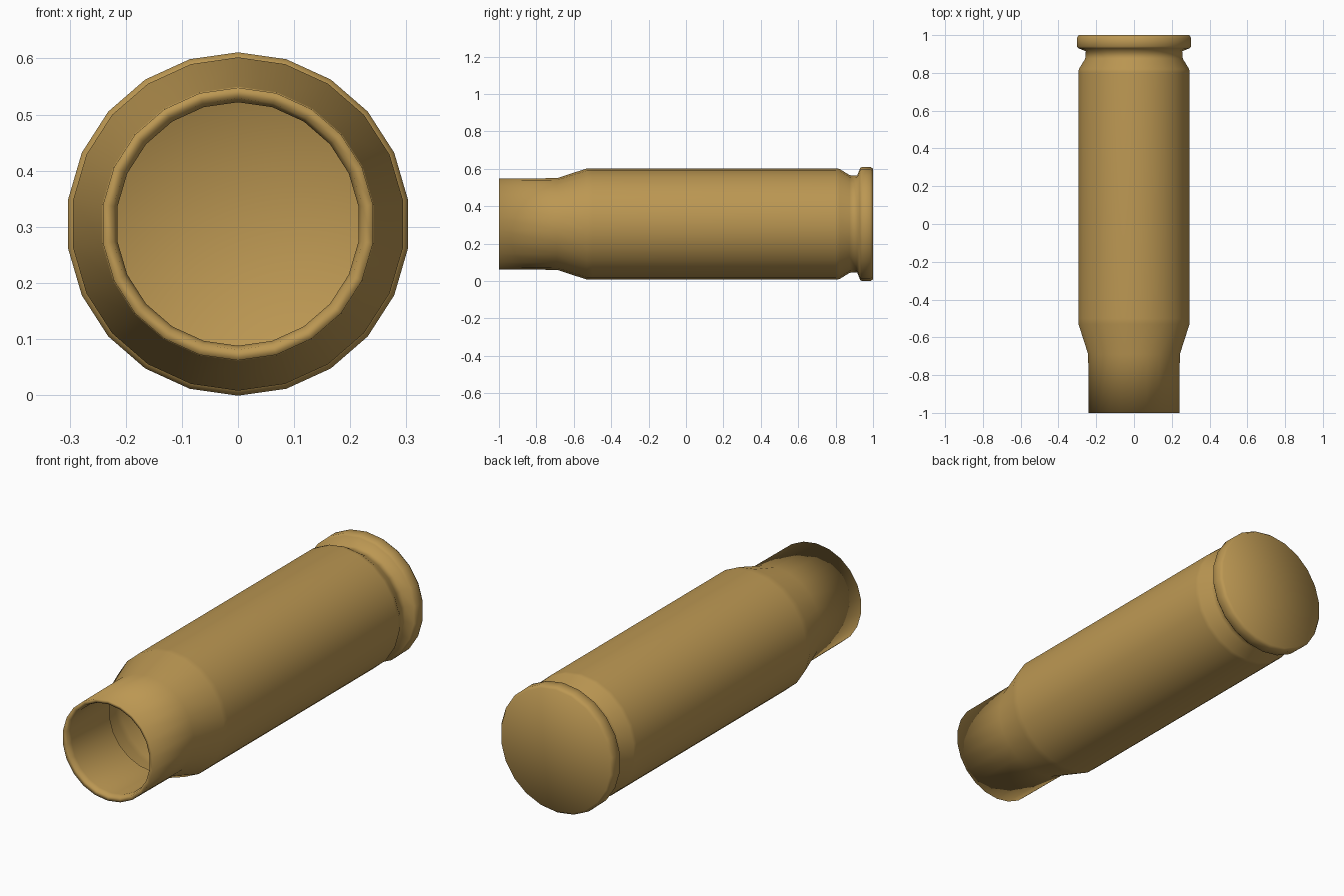
import bpy, bmesh, math

if "Cube" in bpy.data.objects:
    bpy.data.objects.remove(bpy.data.objects["Cube"])

SIDES = 22
AXIS_Z = 0.305

brass = bpy.data.materials.new("brass")
brass.diffuse_color = (0.5, 0.31, 0.085, 1)
brass.use_nodes = True
brass.node_tree.nodes["Principled BSDF"].inputs["Base Color"].default_value = brass.diffuse_color

# Profile as (y, radius): inner lip, mouth, neck, shoulder, body, groove, rim, base
PROFILE = [
    (-0.66, 0.230), (-0.97, 0.217), (-0.995, 0.224),   # inside of the mouth
    (-1.0, 0.243), (-0.69, 0.245),                     # neck
    (-0.53, 0.297), (-0.50, 0.297),                    # shoulder
    (0.80, 0.297), (0.82, 0.295),                      # body
    (0.875, 0.261), (0.915, 0.258), (0.930, 0.297),    # groove
    (0.94, 0.306), (0.985, 0.306), (1.0, 0.295),       # rim
]


def lathe(name, profile, sides, end_y, material):
    """Revolve a profile around the long axis and close its last ring."""
    bm = bmesh.new()
    rings = []
    for y, r in profile:
        ring = []
        for i in range(sides):
            a = 2 * math.pi * i / sides
            ring.append(bm.verts.new((r * math.sin(a), y, AXIS_Z + r * math.cos(a))))
        rings.append(ring)
    for a, b in zip(rings, rings[1:]):
        for i in range(sides):
            j = (i + 1) % sides
            bm.faces.new((a[i], b[i], b[j], a[j]))
    centre = bm.verts.new((0, end_y, AXIS_Z))
    last = rings[-1]
    for i in range(sides):
        bm.faces.new((last[i], centre, last[(i + 1) % sides]))
    bm.normal_update()
    # make the base face outward (+y)
    if bm.faces[:][-1].normal.y < 0:
        bmesh.ops.reverse_faces(bm, faces=bm.faces[:])
    for f in bm.faces:
        f.smooth = True
    mesh = bpy.data.meshes.new(name)
    bm.to_mesh(mesh)
    bm.free()
    mesh.materials.append(material)
    obj = bpy.data.objects.new(name, mesh)
    bpy.context.collection.objects.link(obj)
    return obj


# Hollow casing with open mouth
lathe("casing", PROFILE, SIDES, 1.0, brass)
